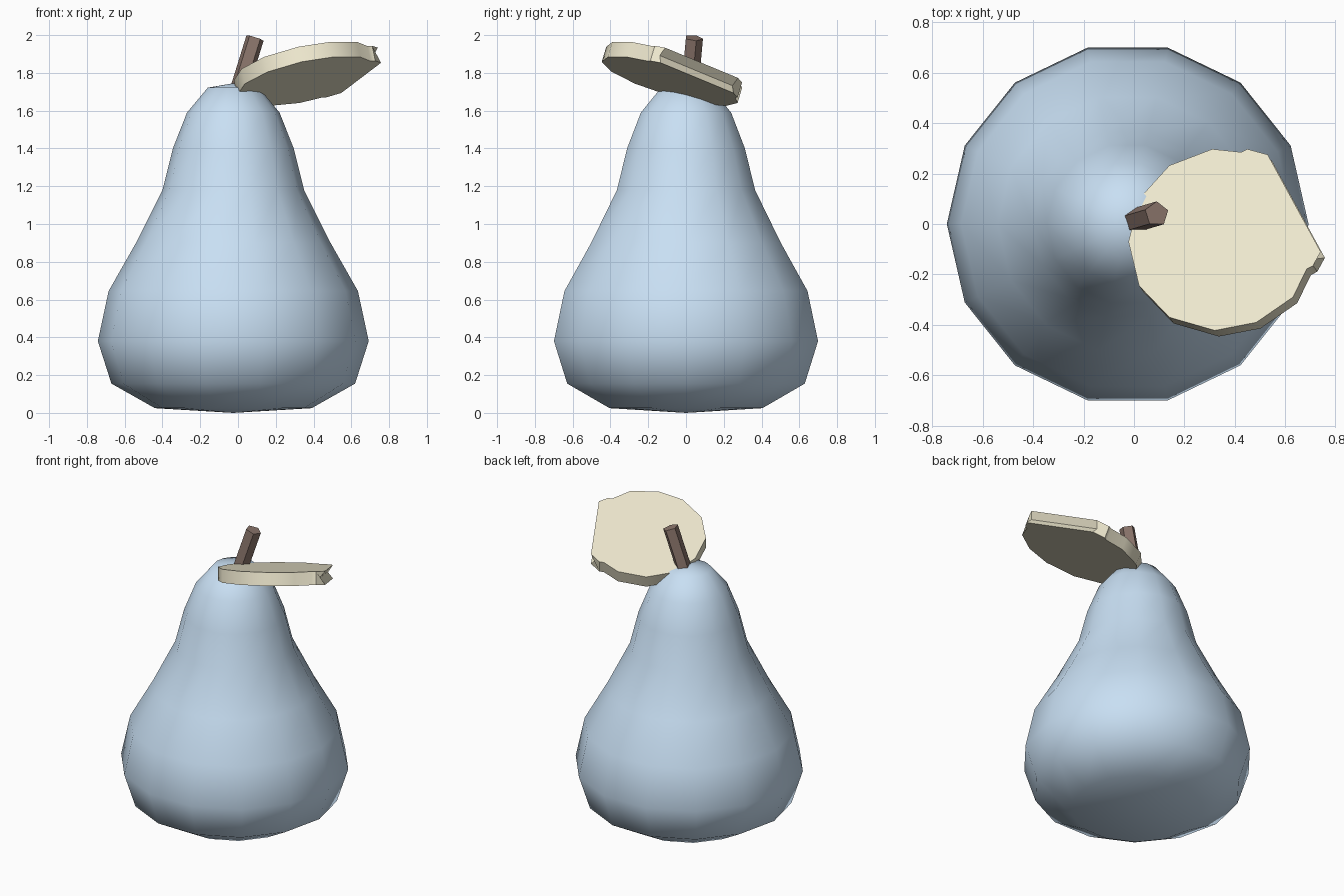
import bpy, bmesh, math
from mathutils import Vector

if "Cube" in bpy.data.objects:
    bpy.data.objects.remove(bpy.data.objects["Cube"])


def finish(name, bm, color, angle):
    bmesh.ops.recalc_face_normals(bm, faces=bm.faces)
    mesh = bpy.data.meshes.new(name)
    bm.to_mesh(mesh)
    bm.free()
    obj = bpy.data.objects.new(name, mesh)
    bpy.context.collection.objects.link(obj)
    mat = bpy.data.materials.new(name + "_colour")
    mat.diffuse_color = (*color, 1)
    mat.use_nodes = True
    mat.node_tree.nodes["Principled BSDF"].inputs["Base Color"].default_value = mat.diffuse_color
    mesh.materials.append(mat)
    bpy.ops.object.select_all(action='DESELECT')
    obj.select_set(True)
    bpy.context.view_layer.objects.active = obj
    bpy.ops.object.shade_smooth_by_angle(angle=math.radians(angle))
    return obj


def ring(bm, centre, u, v, r, n, start=0.0):
    return [bm.verts.new(centre + u * r * math.cos(start + math.tau * i / n)
                         + v * r * math.sin(start + math.tau * i / n)) for i in range(n)]


def bridge(bm, a, b):
    n = len(a)
    for i in range(n):
        bm.faces.new((a[i], a[(i + 1) % n], b[(i + 1) % n], b[i]))


X, Y, Z = Vector((1, 0, 0)), Vector((0, 1, 0)), Vector((0, 0, 1))

# Pear body: 14-sided lathe with pole points
profile = [(0.415, 0.025), (0.645, 0.155), (0.717, 0.38), (0.66, 0.645), (0.515, 0.90),
           (0.375, 1.18), (0.32, 1.40), (0.245, 1.59), (0.135, 1.722)]
axis = Vector((-0.025, 0, 0))
bm = bmesh.new()
rings = [ring(bm, axis + Z * z, X, Y, r, 14) for r, z in profile]
for a, b in zip(rings, rings[1:]):
    bridge(bm, a, b)
for loop, z in ((rings[0], 0.0), (rings[-1], 1.745)):
    pole = bm.verts.new(axis + Z * z)
    for i in range(14):
        bm.faces.new((loop[i], loop[(i + 1) % 14], pole))
finish("pear_body", bm, (0.58, 0.74, 0.90), 80)

# Stem: leaning five-sided rod
base, tip = Vector((-0.005, 0.012, 1.68)), Vector((0.09, 0.04, 1.985))
d = (tip - base).normalized()
u = (X - d * X.dot(d)).normalized()
v = d.cross(u)
bm = bmesh.new()
low, high = [ring(bm, c, u, v, 0.05, 5, math.radians(18)) for c in (base, tip)]
bridge(bm, low, high)
bm.faces.new(low)
bm.faces.new(high)
finish("stem", bm, (0.26, 0.18, 0.15), 30)

# Leaf: thick tilted disc, cut straight on one side with a V groove along the cut
outline = [(0.74, -0.11), (0.71, -0.165), (0.685, -0.178), (0.63, -0.29), (0.485, -0.39),
           (0.32, -0.422), (0.14, -0.37), (0.02, -0.245), (-0.022, -0.07), (0.02, 0.10),
           (0.14, 0.232), (0.31, 0.297), (0.425, 0.285), (0.45, 0.297), (0.53, 0.275)]
slope_x, slope_y = 0.21, -0.30
drop = -0.085 * Vector((-slope_x, -slope_y, 1)).normalized()
bm = bmesh.new()
tops = [Vector((x, y, 1.832 + slope_x * (x - 0.33) + slope_y * (y + 0.06))) for x, y in outline]
top = [bm.verts.new(p) for p in tops]
bottom = [bm.verts.new(p + drop) for p in tops]
along = (tops[-1] - tops[0]).normalized()
inward = along.cross(drop).normalized() * 0.035
if inward.x > 0:
    inward = -inward
mid_a = bm.verts.new(tops[0] + drop / 2 + inward)
mid_b = bm.verts.new(tops[-1] + drop / 2 + inward)
bm.faces.new(top)
bm.faces.new(bottom[::-1])
n = len(top)
for i in range(1, n - 2):
    bm.faces.new((top[i], top[i + 1], bottom[i + 1], bottom[i]))
bm.faces.new((top[0], top[1], bottom[1], bottom[0], mid_a))
bm.faces.new((top[-2], top[-1], mid_b, bottom[-1], bottom[-2]))
bm.faces.new((top[-1], top[0], mid_a, mid_b))
bm.faces.new((mid_b, mid_a, bottom[0], bottom[-1]))
finish("leaf", bm, (0.87, 0.82, 0.63), 40)
